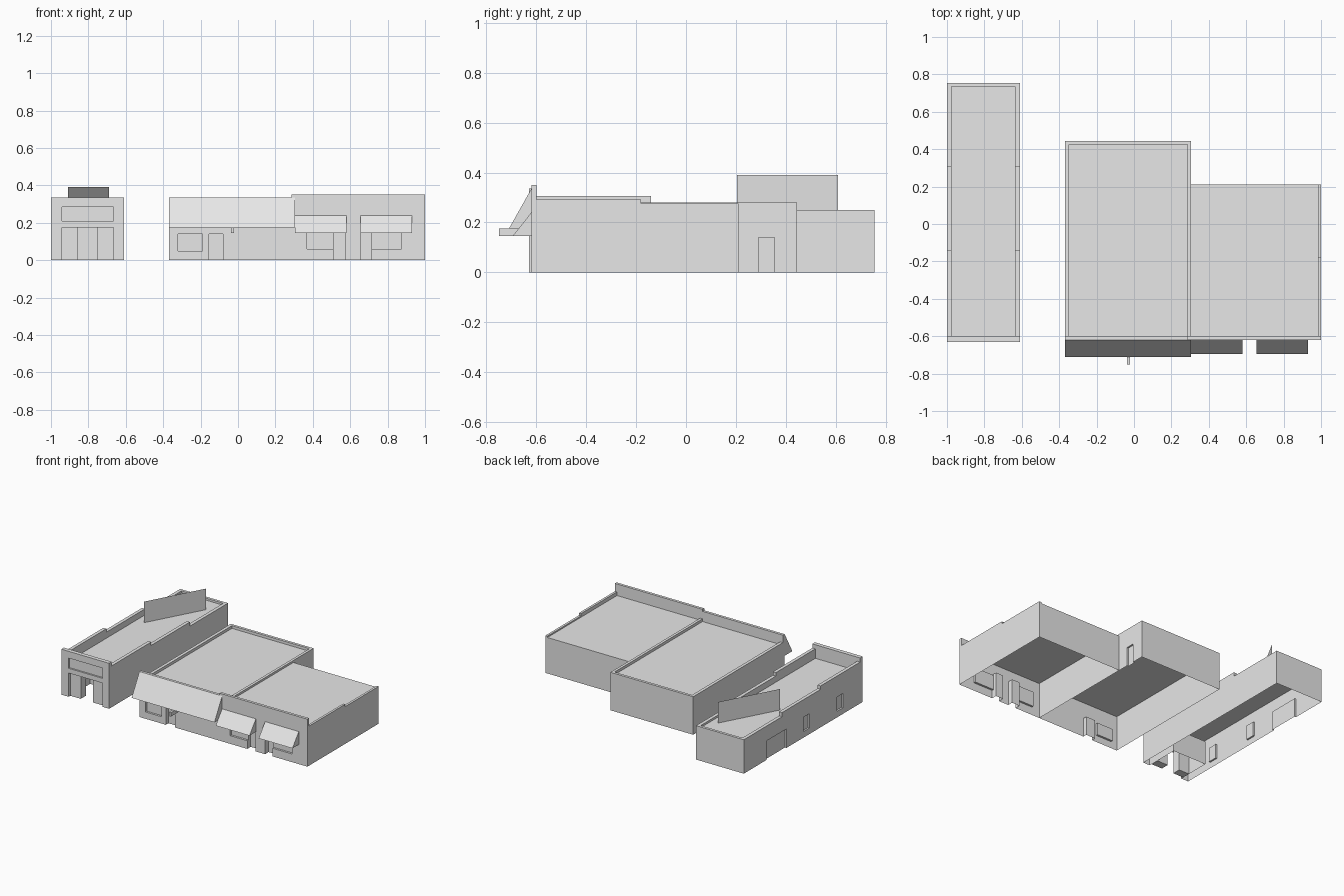
import bpy
import bmesh

cube = bpy.data.objects.get("Cube")
if cube:
    bpy.data.objects.remove(cube, do_unlink=True)

# One plain colour for everything
grey = bpy.data.materials.new("light_grey")
grey.use_nodes = True
grey.diffuse_color = (0.8, 0.8, 0.8, 1)
grey.node_tree.nodes["Principled BSDF"].inputs["Base Color"].default_value = grey.diffuse_color


def mesh_object(name, bm):
    bmesh.ops.recalc_face_normals(bm, faces=bm.faces)
    mesh = bpy.data.meshes.new(name)
    bm.to_mesh(mesh)
    bm.free()
    mesh.materials.append(grey)
    ob = bpy.data.objects.new(name, mesh)
    bpy.context.scene.collection.objects.link(ob)
    return ob


def box(name, x, y, z):
    bm = bmesh.new()
    bmesh.ops.create_cube(bm, size=1)
    for v in bm.verts:
        v.co = [r[0] if c < 0 else r[1] for c, r in zip(v.co, (x, y, z))]
    return mesh_object(name, bm)


def shell(name, x, y, roof, recesses):
    """Open-bottomed block with door and window recesses cut in."""
    ob = box(name, x, y, (0, roof))
    bpy.context.view_layer.objects.active = ob
    for cut in recesses:
        cutter = box("cutter", *cut)
        cutter.hide_render = True
        mod = ob.modifiers.new("recess", "BOOLEAN")
        mod.operation = "DIFFERENCE"
        mod.solver = "EXACT"
        mod.object = cutter
        bpy.ops.object.modifier_apply(modifier=mod.name)
        bpy.data.objects.remove(cutter, do_unlink=True)
    bm = bmesh.new()
    bm.from_mesh(ob.data)
    floor = [f for f in bm.faces if all(abs(v.co.z) < 1e-4 for v in f.verts)]
    bmesh.ops.delete(bm, geom=floor, context="FACES")
    bm.to_mesh(ob.data)
    bm.free()
    return ob


def awning(name, x, wall, reach, bottom, top):
    """Wedge with a sloping front."""
    profile = [(wall, top), (wall, bottom), (wall - reach, bottom)]
    bm = bmesh.new()
    face = bm.faces.new([bm.verts.new((x[0], y, z)) for y, z in profile])
    new = bmesh.ops.extrude_face_region(bm, geom=[face])["geom"]
    verts = [g for g in new if isinstance(g, bmesh.types.BMVert)]
    bmesh.ops.translate(bm, verts=verts, vec=(x[1] - x[0], 0, 0))
    return mesh_object(name, bm)


FRONT = -0.62


def front_cut(x0, x1, z0, z1, depth, front=FRONT):
    return (x0, x1), (front - 0.1, front + depth), (z0, z1)


# Narrow shop: front entrance alcove, sign band, side garage and side windows
def side_cut(y0, y1, z0, z1):
    return (-1.1, -0.988), (y0, y1), (z0, z1)


shell("narrow_shop_walls", (-1, -0.61), (-0.63, 0.755), 0.235, [
    front_cut(-0.94, -0.665, -0.1, 0.175, 0.25, -0.63),
    front_cut(-0.94, -0.665, 0.21, 0.3, 0.012, -0.63),
    side_cut(0.26, 0.49, -0.1, 0.14),
    side_cut(-0.01, 0.06, 0.045, 0.15),
    side_cut(-0.4, -0.33, 0.045, 0.15),
])
for side, x in (("right", (-0.94, -0.855)), ("left", (-0.755, -0.665))):
    box(side + "_entrance_panel", x, (-0.61, -0.55), (0, 0.175))

# Narrow shop: facade top around the sign band
box("narrow_facade_top", (-1, -0.61), (-0.63, -0.6), (0.285, 0.335))
box("narrow_facade_back", (-1, -0.61), (-0.618, -0.6), (0.235, 0.285))
for side, x in (("right", (-1, -0.94)), ("left", (-0.665, -0.61))):
    box(side + "_facade_pier", x, (-0.63, -0.6), (0.235, 0.285))

# Narrow shop: stepped parapets and rooftop board
for side, x in (("right", (-1, -0.975)), ("left", (-0.635, -0.61))):
    for y0, y1, top in ((-0.6, -0.14, 0.305), (-0.14, 0.31, 0.28), (0.31, 0.755, 0.25)):
        box(side + "_stepped_parapet", x, (y0, y1), (0.235, top))
box("narrow_back_parapet", (-0.975, -0.635), (0.735, 0.755), (0.235, 0.25))
bm = bmesh.new()
bm.faces.new([bm.verts.new(p) for p in (
    (-0.91, 0.205, 0.235), (-0.69, 0.61, 0.235), (-0.69, 0.61, 0.39), (-0.91, 0.205, 0.39))])
mesh_object("rooftop_board", bm)

# Middle shop
shell("middle_shop_walls", (-0.37, 0.305), (FRONT, 0.445), 0.26, [
    front_cut(-0.32, -0.19, 0.05, 0.14, 0.015),
    front_cut(-0.155, -0.08, -0.1, 0.14, 0.03),
    ((0.293, 0.4), (0.29, 0.355), (-0.1, 0.14)),
])
box("middle_facade_top", (-0.37, 0.285), (FRONT, -0.6), (0.26, 0.335))
for side, x in (("right", (-0.37, -0.347)), ("left", (0.285, 0.305))):
    box(side + "_middle_parapet", x, (-0.6, 0.445), (0.26, 0.28))
box("middle_back_parapet", (-0.347, 0.285), (0.425, 0.445), (0.26, 0.28))
awning("large_awning", (-0.37, 0.305), FRONT, 0.09, 0.175, 0.335)
box("hanging_bracket", (-0.038, -0.022), (-0.75, FRONT), (0.145, 0.175))

# Corner shop with a mirrored pair of doors and windows
shell("corner_shop_walls", (0.305, 1), (FRONT, 0.21), 0.265, [
    front_cut(0.37, 0.51, 0.06, 0.17, 0.015),
    front_cut(0.51, 0.575, -0.1, 0.18, 0.04),
    front_cut(0.655, 0.715, -0.1, 0.18, 0.04),
    front_cut(0.715, 0.875, 0.06, 0.17, 0.015),
])
box("corner_facade_top", (0.285, 1), (FRONT, -0.6), (0.265, 0.35))
for y0, y1, top in ((-0.6, -0.18, 0.292), (-0.18, 0.21, 0.275)):
    box("corner_side_parapet", (0.983, 1), (y0, y1), (0.265, top))
for x in ((0.305, 0.58), (0.655, 0.93)):
    awning("small_awning", x, FRONT, 0.075, 0.145, 0.24)
